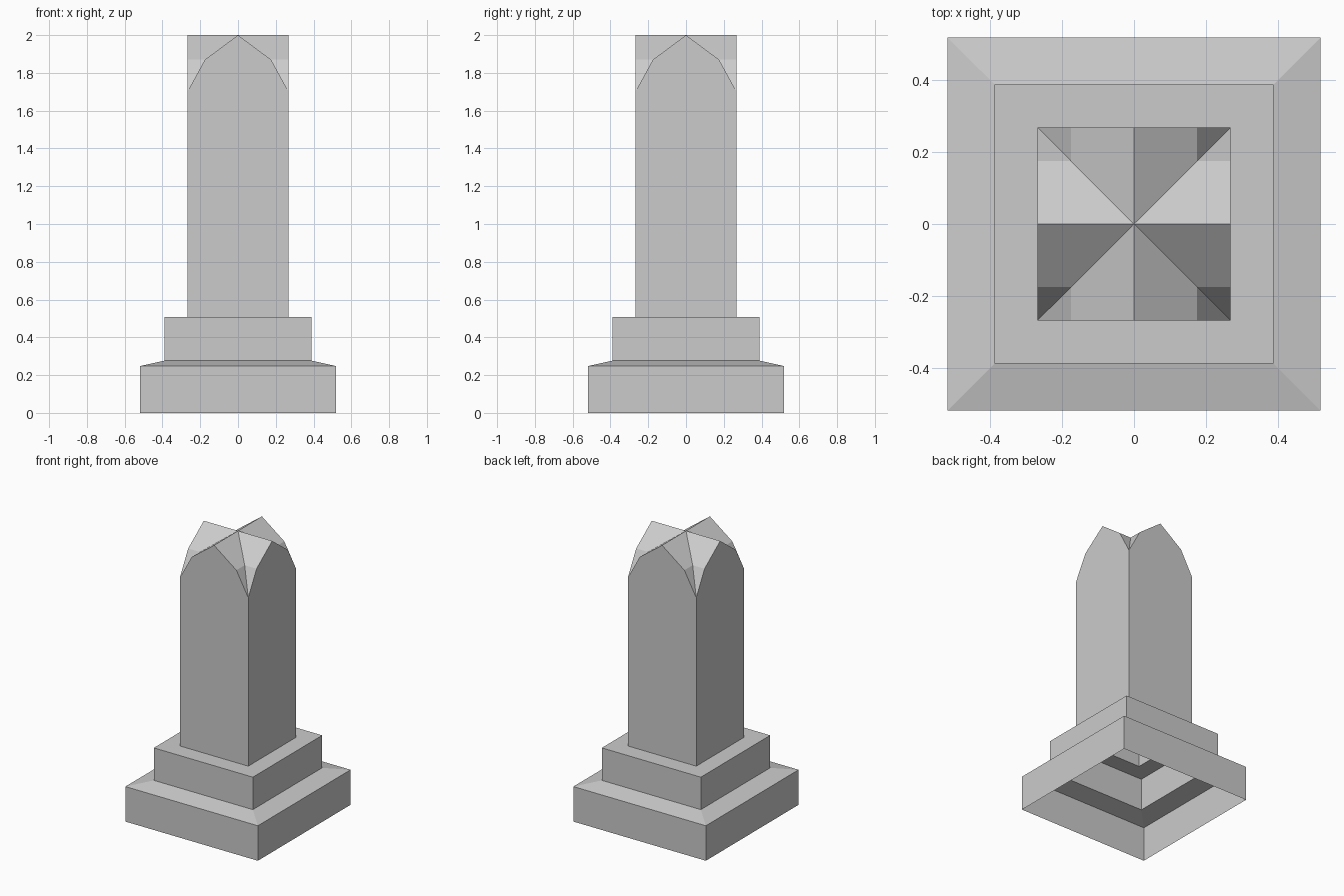
import bpy, bmesh, math
from mathutils import Matrix, Vector

if "Cube" in bpy.data.objects:
    bpy.data.objects.remove(bpy.data.objects["Cube"])

stone = bpy.data.materials.new("grey stone")
stone.diffuse_color = (0.6, 0.6, 0.6, 1)
stone.use_nodes = True
stone.node_tree.nodes["Principled BSDF"].inputs["Base Color"].default_value = stone.diffuse_color


def four_sided(name, side_faces):
    """Repeat the faces of the front (-y) side around z, welded into one open shell."""
    bm = bmesh.new()
    for i in range(4):
        turn = Matrix.Rotation(i * math.pi / 2, 3, 'Z')
        for pts in side_faces:
            bm.faces.new([bm.verts.new(turn @ Vector(p)) for p in pts])
    bmesh.ops.remove_doubles(bm, verts=bm.verts, dist=0.0005)
    me = bpy.data.meshes.new(name)
    bm.to_mesh(me)
    bm.free()
    me.materials.append(stone)
    ob = bpy.data.objects.new(name, me)
    bpy.context.collection.objects.link(ob)


def rings(profile):
    """Side faces joining square rings given as (half width, z)."""
    return [[(-a, -a, za), (a, -a, za), (b, -b, zb), (-b, -b, zb)]
            for (a, za), (b, zb) in zip(profile, profile[1:])]


BASE, STEP, H, K = 0.519, 0.388, 0.268, 0.175
Z_STEP, Z_EAVE, Z_KNEE, Z_TOP = 0.507, 1.70, 1.87, 2.0

# Hollow base with sloped top, and the step on it with its flat ledge
four_sided("base", rings([(BASE, 0), (BASE, 0.248), (STEP, 0.277)]))
four_sided("step", rings([(STEP, 0.277), (STEP, Z_STEP), (H, Z_STEP)]))

# Shaft walls with gabled tops, and crossed two-pitch roofs meeting in diagonal valleys
wall = [(-H, -H, Z_STEP), (H, -H, Z_STEP), (H, -H, Z_EAVE), (K, -H, Z_KNEE),
        (0, -H, Z_TOP), (-K, -H, Z_KNEE), (-H, -H, Z_EAVE)]
upper = [(0, 0, Z_TOP), (0, -H, Z_TOP), (K, -H, Z_KNEE), (K, -K, Z_KNEE)]
lower = [(K, -K, Z_KNEE), (K, -H, Z_KNEE), (H, -H, Z_EAVE)]
mirrored = [[(-x, y, z) for x, y, z in reversed(f)] for f in (upper, lower)]
four_sided("shaft", [wall])
four_sided("roof", [upper, lower] + mirrored)
